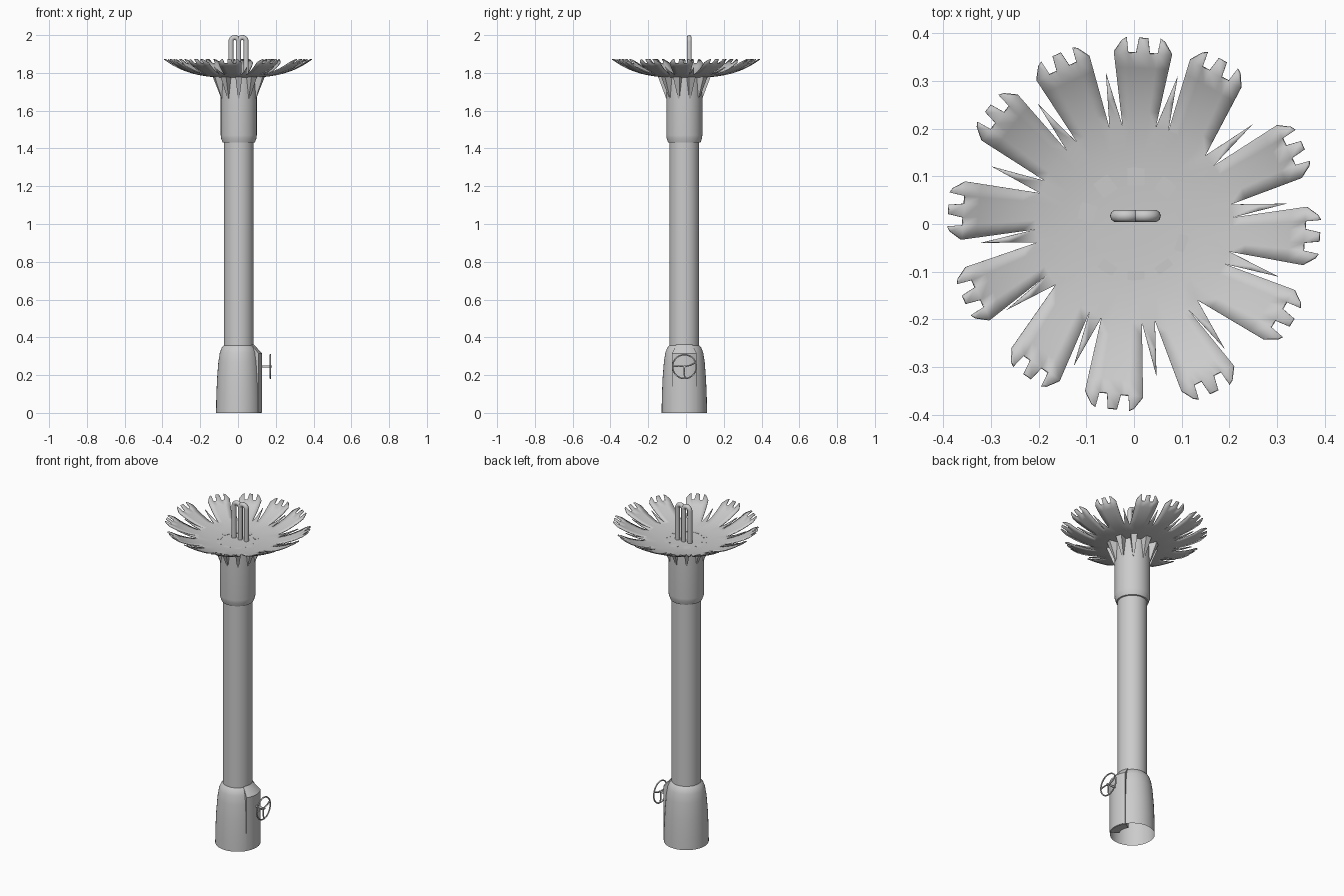
import bpy, bmesh
from math import sin, cos, radians, pi, hypot
from mathutils import Vector

if "Cube" in bpy.data.objects:
    bpy.data.objects.remove(bpy.data.objects["Cube"])

metal = bpy.data.materials.new("grey metal")
metal.use_nodes = True
grey = (0.6, 0.6, 0.6, 1)
metal.diffuse_color = grey
metal.node_tree.nodes["Principled BSDF"].inputs["Base Color"].default_value = grey

AXIS = Vector((0.004, -0.009, 0))  # centre line of the column


def finish(name, bm, angle=35, recalc=True):
    if recalc:
        bmesh.ops.recalc_face_normals(bm, faces=bm.faces)
    mesh = bpy.data.meshes.new(name)
    bm.to_mesh(mesh)
    bm.free()
    obj = bpy.data.objects.new(name, mesh)
    bpy.context.collection.objects.link(obj)
    mesh.materials.append(metal)
    bpy.ops.object.select_all(action="DESELECT")
    obj.select_set(True)
    bpy.context.view_layer.objects.active = obj
    bpy.ops.object.shade_smooth_by_angle(angle=radians(angle))
    return obj


def revolve(name, profile, start=0, sweep=360, steps=40, closed=False):
    """Turn an (r, z) profile around the column axis."""
    bm = bmesh.new()
    full = sweep == 360
    rows = []
    for i in range(steps if full else steps + 1):
        a = radians(start + sweep * i / steps)
        rows.append([bm.verts.new(AXIS + Vector((r * cos(a), r * sin(a), z)))
                     for r, z in profile])
    n = len(profile)
    for i in range(steps):
        p, q = rows[i], rows[(i + 1) % len(rows)]
        for j in range(n if closed else n - 1):
            k = (j + 1) % n
            bm.faces.new((p[j], q[j], q[k], p[k]))
    if closed and not full:
        bm.faces.new(rows[0])
        bm.faces.new(rows[-1])
    return finish(name, bm)


def tube(name, points, radius, cyclic=False, sides=3):
    """Round bar along a path, turned into a mesh."""
    curve = bpy.data.curves.new(name, "CURVE")
    curve.dimensions = "3D"
    curve.bevel_depth = radius
    curve.bevel_resolution = sides
    curve.use_fill_caps = True
    spline = curve.splines.new("POLY")
    spline.points.add(len(points) - 1)
    for p, co in zip(spline.points, points):
        p.co = (*co, 1)
    spline.use_cyclic_u = cyclic
    temp = bpy.data.objects.new(name + "_path", curve)
    bpy.context.collection.objects.link(temp)
    bpy.context.view_layer.update()
    mesh = temp.to_mesh()
    bm = bmesh.new()
    bm.from_mesh(mesh)
    temp.to_mesh_clear()
    bpy.data.objects.remove(temp)
    return finish(name, bm, 50)


# Column, flared base and upper collar
revolve("base", [(0.12, 0), (0.119, 0.08), (0.115, 0.18), (0.108, 0.27),
                 (0.1, 0.32), (0.09, 0.345), (0.078, 0.358)])
revolve("column", [(0.079, 0.3), (0.079, 1.45)])
revolve("collar", [(0.078, 1.43), (0.086, 1.432), (0.094, 1.455),
                   (0.0955, 1.47), (0.0955, 1.775)])
# Raised pad behind the valve wheel
revolve("valve_pad", [(0.07, 0.002), (0.123, 0.002), (0.123, 0.315),
                      (0.08, 0.362), (0.07, 0.362)], -32, 64, 10, True)

# Valve wheel with stem and three spokes
hub = Vector((0.172, -0.008, 0.245))


def on_wheel(angle, r):
    return hub + Vector((0, r * cos(angle), r * sin(angle)))


tube("valve_stem", [(0.11, hub.y, hub.z), (0.18, hub.y, hub.z)], 0.006)
tube("valve_rim", [on_wheel(2 * pi * i / 40, 0.063) for i in range(40)], 0.004, True)
for i, deg in enumerate((180, 20, -88)):
    a = radians(deg)
    tube(f"valve_spoke_{i + 1}", [hub, on_wheel(a - 0.12, 0.03), on_wheel(a, 0.063)], 0.004)

# Tapered prongs that flare from the collar to the dish
bm = bmesh.new()
for i in range(10):
    a = 2 * pi * (i + 0.5) / 10
    out, side = Vector((cos(a), sin(a), 0)), Vector((-sin(a), cos(a), 0))
    ring = []
    for r, z, w in ((0.09, 1.665, 0.004), (0.096, 1.665, 0.004),
                    (0.14, 1.782, 0.018), (0.09, 1.782, 0.018)):
        mid = AXIS + out * r + Vector((0, 0, z))
        ring.append([bm.verts.new(mid - side * w), bm.verts.new(mid + side * w)])
    for j in range(4):
        p, q = ring[j], ring[(j + 1) % 4]
        bm.faces.new((p[0], p[1], q[1], q[0]))
    for s in (0, 1):
        bm.faces.new([p[s] for p in ring])
finish("prongs", bm, 20)

# Flower-shaped dish: twelve notched petals with a thin spike between each pair
petals = [-156, -125, -96.7, -64.5, -32, -4, 25, 61.5, 87, 114.5, 141.6, 175.5]
spikes = [-173, -146, -113, -81.6, -54, -20, 7.6, 40, 73.5, 100.5, 128.7, 158]
ROOT, NOTCH, TIP = 0.207, 0.357, 0.388
SPLITS = (0, 0.25, 0.38, 0.62, 0.75, 1)

bm = bmesh.new()


def dish_vert(x, y):
    return bm.verts.new((x, y, 1.779 + 0.096 * (hypot(x, y) / 0.39) ** 3))


def polar(r, deg):
    return Vector((r * cos(radians(deg)), r * sin(radians(deg))))


rim = []
for i, mid in enumerate(petals):
    out, side = polar(1, mid), polar(1, mid + 90)
    start = spikes[i] + 3.8
    end = spikes[(i + 1) % 12] - 3.8
    if end < start:
        end += 360
    roots = [polar(ROOT, start + (end - start) * s) for s in SPLITS]
    rows = [[dish_vert(*p) for p in roots]]
    # Petal blade, widening towards the tip
    for t in (0.2, 0.4, 0.6, 0.8, 1):
        row = []
        for s, p in zip(SPLITS, roots):
            goal = out * NOTCH + side * (s - 0.5) * 0.122
            row.append(dish_vert(*p.lerp(goal, t)))
        rows.append(row)
    for p, q in zip(rows, rows[1:]):
        for j in range(5):
            bm.faces.new((p[j], q[j], q[j + 1], p[j + 1]))
    # Three teeth on the petal tip
    last = rows[-1]
    for j in (0, 2, 4):
        s0, s1 = SPLITS[j], SPLITS[j + 1]
        s0 += 0.13 if j == 0 else 0.04
        s1 -= 0.13 if j == 4 else 0.04
        a = dish_vert(*(out * (TIP - 0.006 * (j == 0)) + side * (s0 - 0.5) * 0.122))
        b = dish_vert(*(out * (TIP - 0.006 * (j == 4)) + side * (s1 - 0.5) * 0.122))
        bm.faces.new((last[j], a, b, last[j + 1]))
    rim.append(rows[0])

# Spikes between the petals
for i, deg in enumerate(spikes):
    a, b = rim[i - 1][-1], rim[i][0]
    tip = polar(0.322, deg)
    ends = []
    for v in (a, b):
        ends.append(dish_vert(*v.co.xy.lerp(tip, 0.5)))
    bm.faces.new((a, ends[0], ends[1], b))
    bm.faces.new((ends[0], dish_vert(*tip), ends[1]))

# Smooth centre of the dish
outer = [v for row in rim for v in row]
count = len(outer)
edge = outer
for k in (0.75, 0.5, 0.25):
    inner = [dish_vert(v.co.x * k, v.co.y * k) for v in outer]
    for j in range(count):
        m = (j + 1) % count
        bm.faces.new((edge[j], edge[m], inner[m], inner[j]))
    edge = inner
centre = dish_vert(0, 0)
for j in range(count):
    bm.faces.new((edge[j], edge[(j + 1) % count], centre))
bmesh.ops.recalc_face_normals(bm, faces=bm.faces)
if centre.normal.z < 0 or centre.link_faces[0].normal.z < 0:
    bmesh.ops.reverse_faces(bm, faces=bm.faces)
dish = finish("flower_dish", bm, 40, recalc=False)
shell = dish.modifiers.new("thickness", "SOLIDIFY")
shell.thickness = 0.005
shell.offset = -1

# Double-arched bar standing in the dish
for i, x in enumerate((-0.017, 0.023)):
    path = [(x - 0.02, 0.017, 1.77)]
    for k in range(13):
        a = pi - pi * k / 12
        path.append((x + 0.02 * cos(a), 0.017, 1.967 + 0.02 * sin(a)))
    path.append((x + 0.02, 0.017, 1.77))
    tube(f"arched_bar_{i + 1}", path, 0.0133)
